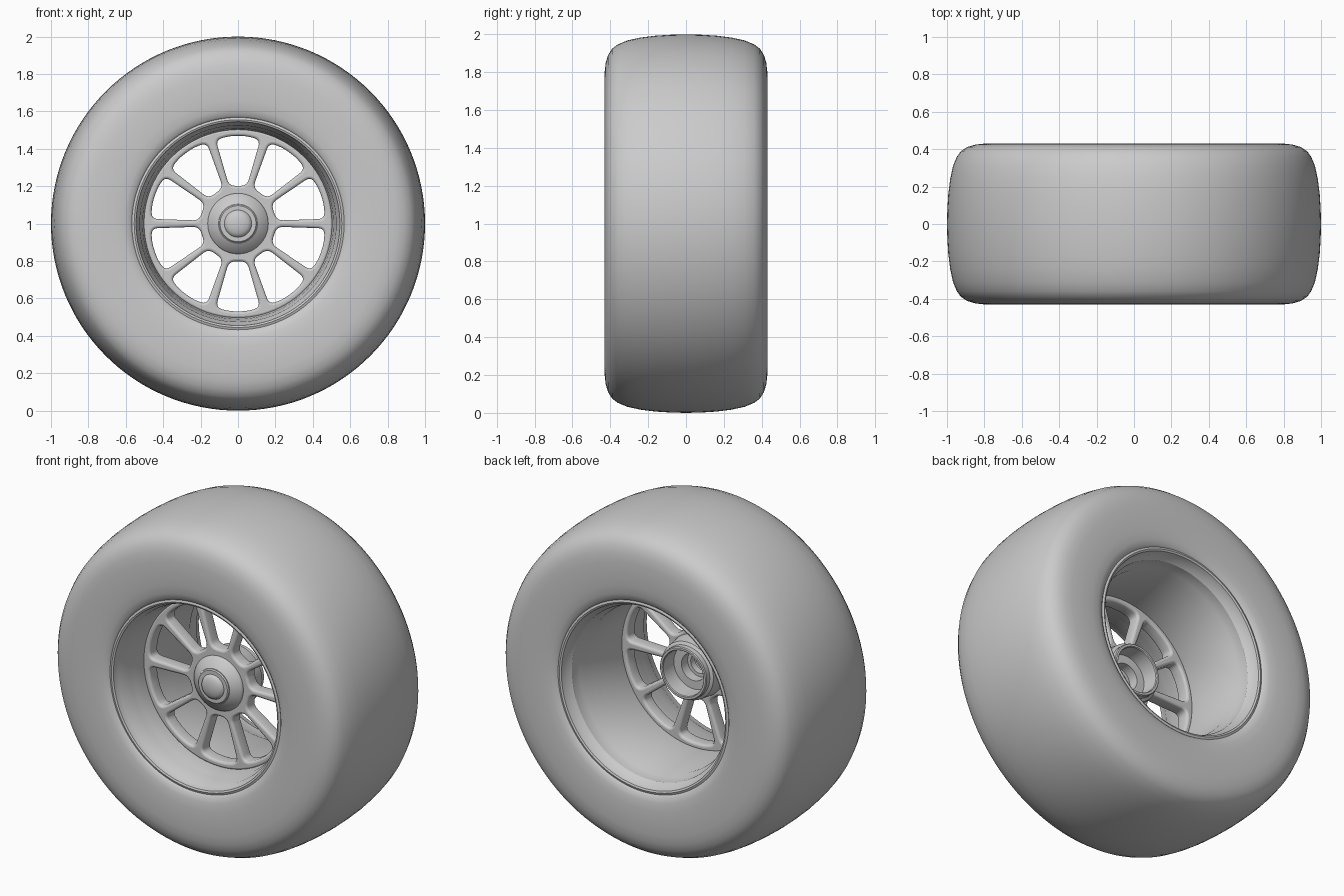
import bpy, bmesh
from math import sin, cos, pi, radians
from mathutils import Vector

if "Cube" in bpy.data.objects:
    bpy.data.objects.remove(bpy.data.objects["Cube"])

CENTRE_Z = 1.0


def finish(obj, angle=35):
    bpy.ops.object.select_all(action='DESELECT')
    obj.select_set(True)
    bpy.context.view_layer.objects.active = obj
    bpy.ops.object.shade_smooth_by_angle(angle=radians(angle))


def lathe(name, profile, closed=True, segs=96, angle=35):
    """Revolve (y, radius) points about the wheel axle."""
    bm = bmesh.new()
    rings = [[bm.verts.new((r * cos(2 * pi * i / segs), y, r * sin(2 * pi * i / segs)))
              for i in range(segs)] for y, r in profile]
    pairs = list(zip(rings, rings[1:]))
    if closed:
        pairs.append((rings[-1], rings[0]))
    for a, b in pairs:
        for i in range(segs):
            j = (i + 1) % segs
            bm.faces.new((a[i], a[j], b[j], b[i]))
    bmesh.ops.remove_doubles(bm, verts=bm.verts, dist=1e-5)
    bmesh.ops.recalc_face_normals(bm, faces=bm.faces)
    mesh = bpy.data.meshes.new(name)
    bm.to_mesh(mesh)
    bm.free()
    obj = bpy.data.objects.new(name, mesh)
    obj.location.z = CENTRE_Z
    bpy.context.collection.objects.link(obj)
    finish(obj, angle)
    return obj


def rounded(corners, radius, steps=6):
    """Round polygon corners with small quadratic arcs."""
    pts = [Vector(c) for c in corners]
    out = []
    for i, p in enumerate(pts):
        a = p + (pts[i - 1] - p).normalized() * radius
        b = p + (pts[(i + 1) % len(pts)] - p).normalized() * radius
        for k in range(steps + 1):
            t = k / steps
            out.append(a * (1 - t) ** 2 + p * 2 * t * (1 - t) + b * t * t)
    return out


# Tyre: mirrored rounded cross-section
half = [(0.36, 0.552), (0.40, 0.562), (0.415, 0.578), (0.424, 0.61), (0.43, 0.66),
        (0.431, 0.73), (0.43, 0.80), (0.424, 0.85), (0.412, 0.89), (0.39, 0.925),
        (0.36, 0.947), (0.31, 0.968), (0.24, 0.983), (0.16, 0.993), (0.08, 0.998)]
lathe("tyre", half + [(0, 1.0)] + [(-y, r) for y, r in reversed(half)], segs=128)

# Rim barrel: front lip, stepped bead seats, rear lip
lathe("rim_barrel", [
    (-0.405, 0.568), (-0.41, 0.555), (-0.405, 0.545), (-0.37, 0.538), (-0.35, 0.525),
    (-0.29, 0.52), (-0.26, 0.51), (-0.19, 0.503), (-0.10, 0.497), (0.25, 0.497),
    (0.28, 0.513), (0.345, 0.517), (0.37, 0.537), (0.405, 0.545), (0.41, 0.555),
    (0.405, 0.568), (0.33, 0.56), (0.25, 0.53), (-0.25, 0.53), (-0.33, 0.56)])

# Spoked disc: outer circle pierced by ten rounded windows and a hub hole
BEVEL = 0.014
curve = bpy.data.curves.new("spokes", 'CURVE')
curve.dimensions = '2D'
curve.fill_mode = 'BOTH'


def add_loop(points):
    s = curve.splines.new('POLY')
    s.points.add(len(points) - 1)
    for sp, p in zip(s.points, points):
        sp.co = (p[0], p[1], 0, 1)
    s.use_cyclic_u = True


def circle(r, n=96):
    return [(r * cos(2 * pi * i / n), r * sin(2 * pi * i / n)) for i in range(n)]


add_loop(circle(0.508))
add_loop(circle(0.13))
window = rounded([(-0.048, 0.202), (0.048, 0.202), (0.119, 0.448),
                  (0.045, 0.469), (-0.045, 0.469), (-0.119, 0.448)], 0.036)
for i in range(10):
    a = i * pi / 5
    add_loop([(p.x * cos(a) - p.y * sin(a), p.x * sin(a) + p.y * cos(a)) for p in window])
curve.bevel_depth = BEVEL
curve.bevel_resolution = 2
curve.offset = -BEVEL
curve.extrude = 0.04 - BEVEL
spokes = bpy.data.objects.new("spokes", curve)
spokes.location = (0, -0.14, CENTRE_Z)
spokes.rotation_euler.x = pi / 2
bpy.context.collection.objects.link(spokes)
bpy.ops.object.select_all(action='DESELECT')
spokes.select_set(True)
bpy.context.view_layer.objects.active = spokes
bpy.ops.object.convert(target='MESH')
finish(bpy.context.view_layer.objects.active, 40)

# Hub sleeve: open at the back with a stepped bore
lathe("hub_sleeve", [
    (-0.17, 0.06), (-0.17, 0.185), (-0.11, 0.185), (-0.04, 0.175), (-0.015, 0.172),
    (-0.005, 0.155), (0.025, 0.155), (0.03, 0.15), (0.03, 0.138), (0.025, 0.134),
    (-0.07, 0.13), (-0.07, 0.08), (-0.13, 0.08), (-0.13, 0.06)], segs=64)

# Hub cone on the front face
lathe("hub_cone", [
    (-0.16, 0.162), (-0.185, 0.162), (-0.195, 0.157), (-0.222, 0.112), (-0.228, 0.104),
    (-0.228, 0.0), (-0.16, 0.0)], closed=False, segs=64)

# Domed wheel nut
lathe("wheel_nut", [
    (-0.20, 0.102), (-0.232, 0.102), (-0.238, 0.096), (-0.238, 0.073), (-0.248, 0.068),
    (-0.257, 0.052), (-0.263, 0.028), (-0.265, 0.0)], closed=False, segs=64)
